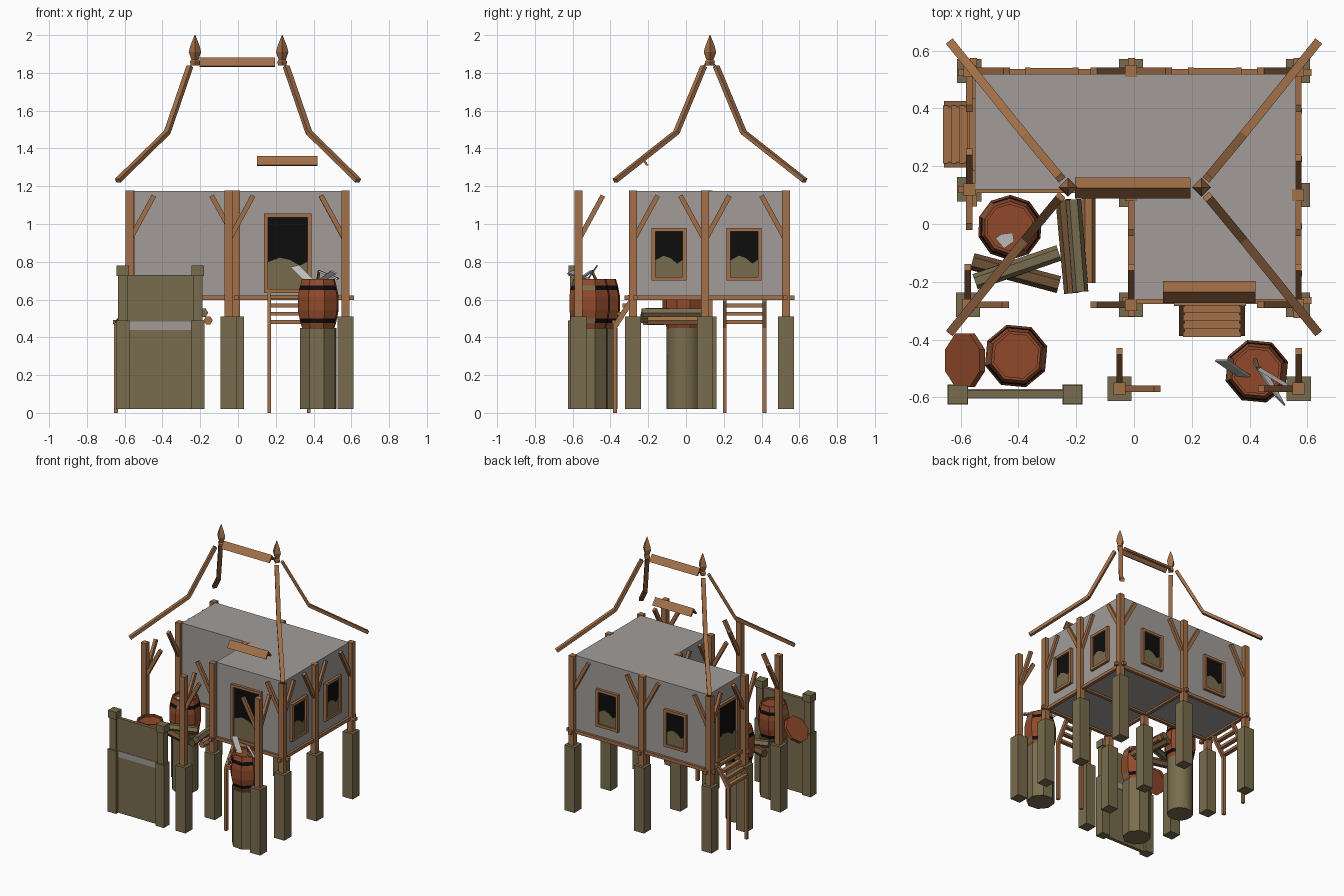
import bpy, bmesh, math
from mathutils import Vector, Matrix

if "Cube" in bpy.data.objects:
    bpy.data.objects.remove(bpy.data.objects["Cube"])


def material(name, rgb):
    m = bpy.data.materials.new(name)
    m.diffuse_color = (*rgb, 1)
    m.use_nodes = True
    m.node_tree.nodes["Principled BSDF"].inputs["Base Color"].default_value = m.diffuse_color
    return m


WOOD = material("warm wood", (0.36, 0.16, 0.065))
TAN = material("olive timber", (0.19, 0.15, 0.075))
RED = material("barrel red", (0.28, 0.068, 0.024))
GREY = material("plaster grey", (0.36, 0.335, 0.32))
BLACK = material("black", (0.004, 0.004, 0.004))
STEEL = material("steel", (0.50, 0.49, 0.48))
DARK = material("old log brown", (0.16, 0.085, 0.035))


def finish(name, bm, *mats, M=None):
    if M is not None:
        bm.transform(M)
    bmesh.ops.recalc_face_normals(bm, faces=bm.faces)
    me = bpy.data.meshes.new(name)
    bm.to_mesh(me)
    bm.free()
    for m in mats:
        me.materials.append(m)
    ob = bpy.data.objects.new(name, me)
    bpy.context.collection.objects.link(ob)
    return ob


def box(name, lo, hi, mat, M=None):
    lo, hi = Vector(lo), Vector(hi)
    bm = bmesh.new()
    bmesh.ops.create_cube(bm, size=1)
    bmesh.ops.transform(bm, verts=bm.verts, matrix=Matrix.Translation((lo + hi) / 2) @ Matrix.Diagonal((*(hi - lo), 1)))
    return finish(name, bm, mat, M=M)


def prism(name, pts, vec, mat, M=None):
    # polygon extruded along vec
    bm = bmesh.new()
    f = bm.faces.new([bm.verts.new(p) for p in pts])
    r = bmesh.ops.extrude_face_region(bm, geom=[f])
    bmesh.ops.translate(bm, verts=[v for v in r["geom"] if isinstance(v, bmesh.types.BMVert)], vec=vec)
    return finish(name, bm, mat, M=M)


def frame(p, q, up=(0, 0, 1)):
    d = (Vector(q) - Vector(p)).normalized()
    x = d.cross(Vector(up)).normalized()
    y = d.cross(x)
    M = Matrix((x, y, d)).transposed().to_4x4()
    M.translation = Vector(p)
    return M


def beam(name, p, q, w, h, mat):
    L = (Vector(q) - Vector(p)).length
    return box(name, (-w / 2, -h / 2, 0), (w / 2, h / 2, L), mat, frame(p, q))


def lathe(name, prof, n, mats, M=None, rule=None, turn=0.0, smooth=False):
    # stacked rings of n sides, capped at both ends
    bm = bmesh.new()
    rings = [[bm.verts.new((r * math.cos(turn + 2 * math.pi * i / n), r * math.sin(turn + 2 * math.pi * i / n), z))
              for i in range(n)] for r, z in prof]
    for k in range(len(rings) - 1):
        for i in range(n):
            j = (i + 1) % n
            f = bm.faces.new((rings[k][i], rings[k][j], rings[k + 1][j], rings[k + 1][i]))
            f.smooth = smooth
            if rule:
                f.material_index = rule(k, i)
    bm.faces.new(rings[0])
    bm.faces.new(rings[-1])
    return finish(name, bm, *mats, M=M)


# L-shaped plaster body
L_SHAPE = [(-.55, .12), (0, .12), (0, -.262), (.56, -.262), (.56, .52), (-.55, .52)]
prism("house_body", [(x, y, .612) for x, y in L_SHAPE], (0, 0, .563), GREY)

# sills around the floor
for a, b in [((-.61, .525), (.615, .525)), ((-.04, -.265), (.615, -.265)), ((-.61, .12), (.56, .12)),
             ((-.555, .06), (-.555, .575)), ((.565, -.325), (.565, .575)), ((-.008, -.32), (-.008, .575))]:
    beam("floor_sill", (*a, .61), (*b, .61), .024, .024, WOOD)

# stilts, posts and their braces
X, NX, Y, NY = (1, 0), (-1, 0), (0, 1), (0, -1)
POSTS = [(-.57, .53, (X, NY)), (-.01, .53, (X, NX)), (.568, .53, (NX, NY)), (.568, .10, (Y, NY)),
         (.568, -.28, (Y, NX)), (-.01, -.28, (NX, Y)), (-.57, .12, (Y, NY)), (-.575, -.28, (X, Y)),
         (-.05, -.57, (X, Y)), (.57, -.57, (NX, Y)), (-.01, .10, (NY,))]
for x, y, dirs in POSTS:
    box("stilt", (x - .042, y - .042, .02), (x + .042, y + .042, .51), TAN)
    box("post", (x - .021, y - .021, .5), (x + .021, y + .021, 1.178), WOOD)
    for dx, dy in dirs:
        beam("brace", (x + dx * .01, y + dy * .01, .93), (x + dx * .13, y + dy * .13, 1.15), .022, .026, WOOD)


# windows and doors: local x along the wall, -y outward
def opening(name, cx, cy, ang, w, z0, z1, split):
    M = Matrix.Translation((cx, cy, 0)) @ Matrix.Rotation(ang, 4, 'Z')
    h, t = w / 2, .02
    box(name + "_dark", (-h + t, -.006, z0 + t), (h - t, 0, z1 - t), BLACK, M)
    k = h - t
    top = [(k, -.01), (.6 * k, -.03), (.1 * k, 0), (-.4 * k, .012), (-k, -.012)]
    prism(name + "_lower", [(-k, -.009, z0 + t), (k, -.009, z0 + t)] + [(u, -.009, split + v) for u, v in top],
          (0, .004, 0), TAN, M)
    for s in (-1, 1):
        box(name + "_jamb", (s * (h - t / 2) - t / 2, -.022, z0), (s * (h - t / 2) + t / 2, .002, z1), WOOD, M)
    for z in (z0, z1 - t):
        box(name + "_rail", (-h, -.02, z), (h, .002, z + t), WOOD, M)


R = math.pi / 2
opening("front_door", .263, -.262, 0, .25, .635, 1.055, .81)
opening("left_door", -.55, .31, -R, .25, .635, 1.055, .81)
for y in (-.09, .308):
    opening("right_window", .56, y, R, .185, .70, .98, .82)
for x in (-.285, .28):
    opening("back_window", x, .52, 2 * R, .185, .70, .98, .82)


# ladders under both doors
def ladder(cx, cy, ang):
    M = Matrix.Translation((cx, cy, 0)) @ Matrix.Rotation(ang, 4, 'Z')
    for s in (-.105, .105):
        prism("ladder_side", [(s - .01, 0, .64), (s - .01, 0, .59), (s - .01, -.09, .45), (s - .01, -.09, 0),
                              (s - .01, -.112, 0), (s - .01, -.112, .47)], (.02, 0, 0), WOOD, M)
    for i in range(4):
        y, z = -.015 - .028 * i, .615 - .044 * i
        box("ladder_step", (-.1, y - .018, z - .012), (.1, y + .012, z + .008), WOOD, M)


ladder(.27, -.275, 0)
ladder(-.545, .31, -R)


# ridge cap and door hood: folded planks
def cap(name, x0, x1, y, z, hw, drop):
    prism(name, [(x0, y - hw, z - drop), (x0, y, z), (x0, y + hw, z - drop), (x0, y + hw - .012, z - drop - .004),
                 (x0, y, z - .016), (x0, y - hw + .012, z - drop - .004)], (x1 - x0, 0, 0), WOOD)


cap("ridge_cap", -.205, .195, .125, 1.882, .036, .046)
cap("door_hood", .10, .42, -.236, 1.36, .038, .048)

# finials and bent hip rafters
for s, cx in ((-1, -.228), (1, .234)):
    lathe("finial", [(.022, 1.838), (.026, 1.86), (.019, 1.87), (.033, 1.91), (.024, 1.945), (.002, 2.0)], 4, [WOOD],
          M=Matrix.Translation((cx, .127, 0)))
    for t in (-1, 1):
        pts = [(s * .255, .127 + t * .033, 1.835), (s * .375, .127 + t * .178, 1.485), (s * .636, .127 + t * .502, 1.23)]
        for a, b in zip(pts, pts[1:]):
            beam("hip_rafter", a, b, .03, .022, WOOD)

# fence at the front left
box("fence_panel", (-.61, -.60, .02), (-.21, -.575, .73), TAN)
box("fence_grey_strip", (-.575, -.604, .44), (-.245, -.571, .485), GREY)
for x in (-.61, -.213):
    box("fence_post", (x - .026, -.615, .02), (x + .026, -.565, .73), TAN)
    box("fence_post_base", (x - .035, -.625, .02), (x + .035, -.555, .49), TAN)
    box("fence_post_head", (x - .033, -.623, .725), (x + .033, -.557, .78), TAN)


# barrels on stump columns
def barrel_rule(k, i):
    if k in (1, 5):
        return 2 if i % 4 == 3 else 1
    return 0


PROFILE = [(.09, .45), (.098, .475), (.104, .50), (.113, .545), (.113, .615), (.106, .65), (.10, .675), (.09, .71),
           (.08, .71), (.08, .695)]
for x, y, n, smooth in ((-.43, -.012, 10, True), (-.408, -.457, 8, False), (.425, -.51, 8, False)):
    M = Matrix.Translation((x, y, 0))
    lathe("barrel", PROFILE, n, [RED, BLACK, TAN], M, barrel_rule, turn=.3)
    lathe("barrel_stump", [(.09 if smooth else .1, .02), (.09 if smooth else .1, .45)], 20 if smooth else 8, [TAN], M,
          turn=.3, smooth=smooth)

# barrel lid leaning on the left
lathe("leaning_lid", [(.1, -.012), (.1, .012)], 8, [RED], turn=math.pi / 8,
      M=Matrix.Translation((-.585, -.472, .545)) @ Matrix.Rotation(-.87, 4, 'Y'))

# steel blades standing in the right barrel, torn sheet on the back one
prism("blade", [(.41, -.48, .69), (.46, -.52, .70), (.52, -.63, .735), (.49, -.60, .75)], (.004, .004, .006), STEEL)
prism("blade", [(.28, -.475, .77), (.32, -.475, .78), (.40, -.53, .70), (.36, -.53, .69)], (.004, .006, .004), STEEL)
beam("blade_handle", (.42, -.47, .69), (.43, -.5, .755), .012, .012, DARK)
beam("blade_handle", (.43, -.5, .75), (.53, -.56, .71), .014, .01, STEEL)
prism("torn_sheet", [(-.48, -.05, .699), (-.45, -.085, .699), (-.415, -.06, .699), (-.42, -.03, .699), (-.46, -.035, .699)],
      (0, 0, .006), STEEL)

# pile of logs beside the porch
LOGS = [((-.56, -.13, .49), (-.26, -.21, .49), .03, DARK), ((-.55, -.20, .53), (-.26, -.10, .53), .028, TAN),
        ((-.245, .085, .50), (-.215, -.24, .50), .027, DARK), ((-.21, .085, .53), (-.185, -.235, .53), .027, TAN),
        ((-.158, .09, .49), (-.158, -.205, .49), .024, WOOD)]
for p, q, r, m in LOGS:
    lathe("log", [(r, 0), (r, (Vector(q) - Vector(p)).length)], 6, [m], frame(p, q))
